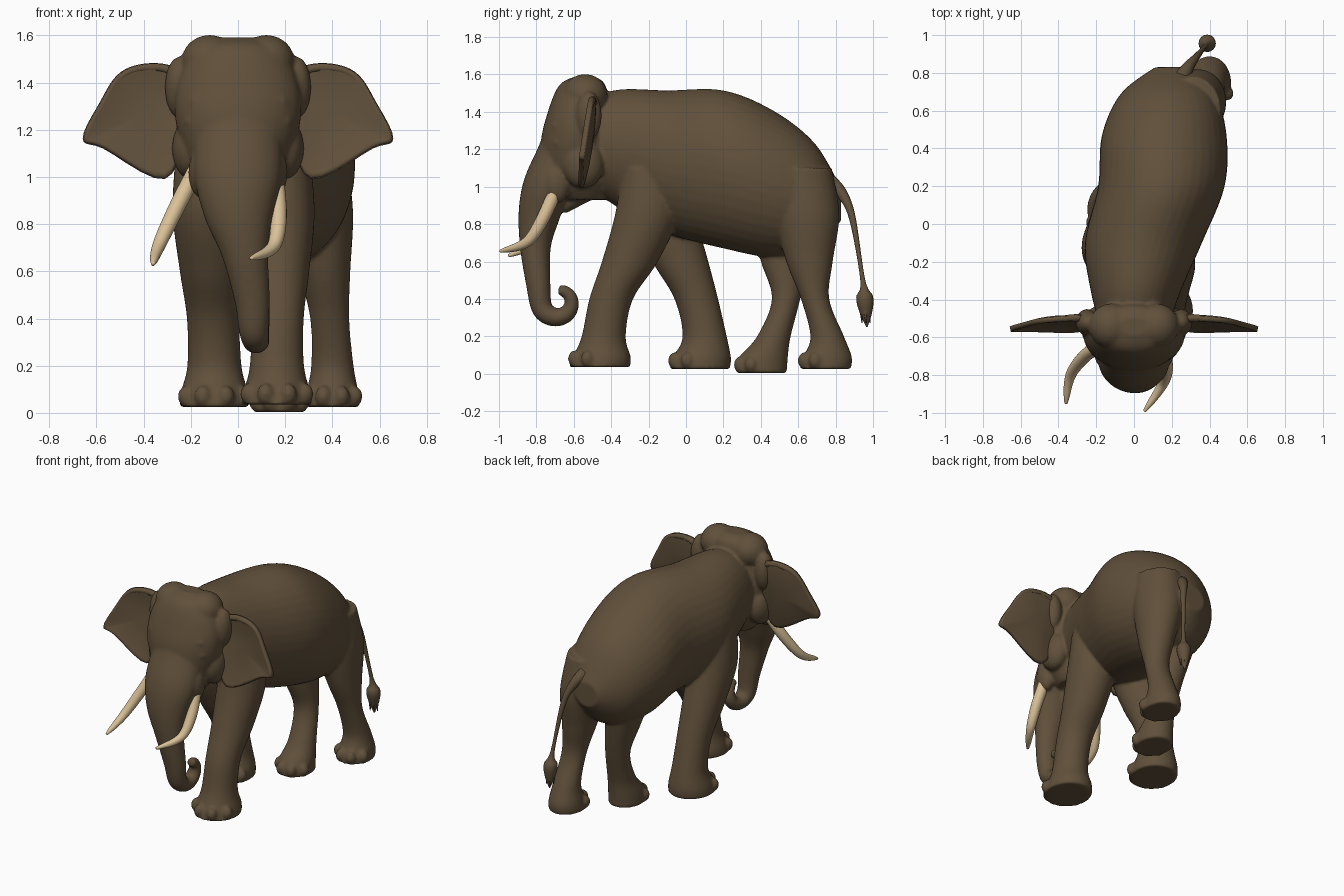
import bpy, bmesh, math
from mathutils import Vector, Matrix

if "Cube" in bpy.data.objects:
    bpy.data.objects.remove(bpy.data.objects["Cube"])


def material(name, rgb):
    m = bpy.data.materials.new(name)
    m.diffuse_color = (*rgb, 1)
    m.use_nodes = True
    m.node_tree.nodes["Principled BSDF"].inputs["Base Color"].default_value = m.diffuse_color
    return m


SKIN = material("brown hide", (0.118, 0.080, 0.043))
IVORY = material("ivory", (0.70, 0.53, 0.31))


def spline(pts, steps=6, closed=False):
    """Smooth curve through points of any dimension."""
    n, out = len(pts), []
    get = (lambda i: pts[i % n]) if closed else (lambda i: pts[max(0, min(n - 1, i))])
    for i in range(n if closed else n - 1):
        for s in range(steps):
            t = s / steps
            out.append([0.5 * (2 * b + (c - a) * t + (2 * a - 5 * b + 4 * c - d) * t * t
                               + (3 * b - a - 3 * c + d) * t ** 3)
                        for a, b, c, d in zip(get(i - 1), get(i), get(i + 1), get(i + 2))])
    if not closed:
        out.append(list(pts[-1]))
    return out


def tube(bm, pts, axis=None, sides=28):
    """Loft of ellipses: each point is x, y, z, half width, half depth."""
    path = spline(pts)
    rings = []
    for i, (x, y, z, w, d) in enumerate(path):
        a, b = path[max(i - 1, 0)], path[min(i + 1, len(path) - 1)]
        t = Vector(axis) if axis else (Vector(b[:3]) - Vector(a[:3])).normalized()
        side = Vector((1, 0, 0))
        side = (side - t * side.dot(t)).normalized()
        up = t.cross(side)
        rings.append([bm.verts.new(Vector((x, y, z)) + side * w * math.cos(k) + up * d * math.sin(k))
                      for k in (2 * math.pi * j / sides for j in range(sides))])
    for r, q in zip(rings, rings[1:]):
        for j in range(sides):
            bm.faces.new((r[j], r[j - 1], q[j - 1], q[j]))
    bm.faces.new(rings[0])
    bm.faces.new(rings[-1])


def ball(bm, c, s):
    bmesh.ops.create_uvsphere(bm, u_segments=20, v_segments=12, radius=1,
                              matrix=Matrix.Translation(c) @ Matrix.Diagonal((*s, 1)))


def finish(bm, name, mat):
    bmesh.ops.recalc_face_normals(bm, faces=bm.faces)
    me = bpy.data.meshes.new(name)
    bm.to_mesh(me)
    bm.free()
    me.materials.append(mat)
    me.polygons.foreach_set("use_smooth", [True] * len(me.polygons))
    ob = bpy.data.objects.new(name, me)
    bpy.context.collection.objects.link(ob)
    return ob


bm = bmesh.new()

# torso: x, y, half width, top, bottom
torso = [(0, -.55, .18, 1.47, 1.02), (.01, -.35, .24, 1.52, .88), (.05, -.1, .31, 1.515, .75),
         (.145, .2, .335, 1.515, .67), (.16, .47, .33, 1.405, .62), (.18, .69, .25, 1.23, .66),
         (.20, .83, .09, .99, .82)]
tube(bm, [(x, y, (t + b) / 2, w, (t - b) / 2) for x, y, w, t, b in torso], (0, 1, 0), 40)

# head (y, z, half width, half depth) and lower jaw
head = [(-.54, 1.59, .08, .05), (-.555, 1.54, .19, .125), (-.58, 1.38, .26, .165),
        (-.585, 1.22, .262, .193), (-.58, 1.03, .2, .185), (-.56, .93, .13, .13)]
tube(bm, [(0, *p) for p in head], (0, 0, -1), 40)
tube(bm, [(0, -.5, 1.03, .12, .09), (0, -.66, .88, .04, .03)])

# trunk (y, z, half width), leaning sideways and ending in a spiral curl
trunk = [(-.60, 1.36, .17), (-.67, 1.17, .185), (-.745, 1.0, .185), (-.785, .85, .15),
         (-.805, .68, .1), (-.79, .48, .075)]
path = [(.15 * max(0, .88 - z), y, z, w) for y, z, w in trunk]
for k in range(8):
    a, r = math.pi * (1.08 + .2 * k), .092 - .004 * k
    path.append((.066 + .006 * k, -.685 + r * math.cos(a), .385 + r * math.sin(a), .064 - .005 * k))
tube(bm, [(x, y, z, w, w * (1 - 1.7 * w)) for x, y, z, w in path])

# skull domes, brows, cheeks, tusk sockets, eyeballs and ear roots
for s in (-1, 1):
    ball(bm, (s * .12, -.54, 1.49), (.12, .12, .112))
    ball(bm, (s * .15, -.665, 1.32), (.075, .06, .04))
    ball(bm, (s * .2, -.55, 1.12), (.08, .11, .13))
    ball(bm, (s * .155, -.69, 1.02), (.055, .07, .11))
    ball(bm, (s * .2, -.675, 1.235), (.03, .035, .024))
    ball(bm, (s * .25, -.52, 1.38), (.06, .07, .13))

# legs: sizes shared by each pair, own stride for each leg
heights = (1.1, .85, .6, .4, .2, .09)
fore = ((.125, .14), (.15, .17), (.132, .15), (.112, .117), (.115, .118), (.142, .155))
hind = ((.15, .18), (.15, .175), (.11, .125), (.083, .076), (.09, .09), (.11, .13))


def leg(sizes, x_top, x_foot, sole, stride):
    rows = [(x_top + (x_foot - x_top) * min(1, (1.1 - z) / .8), y, z, w, d)
            for z, y, (w, d) in zip(heights, stride, sizes)]
    x, y, _, w, d = rows[-1]
    w, d = w * 1.05, d * 1.05
    rows.append((x, y - .012, sole, w, d))
    tube(bm, rows, (0, 0, -1))
    for k in (-1.1, -.37, .37, 1.1):  # toes
        ball(bm, (x + w * .9 * math.sin(k), y - .012 - d * .88 * math.cos(k), sole + .045),
             (.036, .036, .045))


leg(fore, .18, .165, .035, (-.2, -.21, -.3, -.4, -.44, -.45))
leg(fore, -.14, -.1, .025, (-.14, -.12, -.03, .055, .1, .085))
leg(hind, .31, .4, .025, (.6, .645, .66, .69, .755, .757))
leg(hind, .04, .175, .003, (.52, .51, .525, .535, .47, .415))

# fuse all volumes into one soft hide
body = finish(bm, "body", SKIN)
fuse = body.modifiers.new("fuse", "REMESH")
fuse.mode = "VOXEL"
fuse.voxel_size = 0.01
fuse.use_smooth_shade = True
soft = body.modifiers.new("soften", "SMOOTH")
soft.factor = 0.5
soft.iterations = 7

# ears: outline in x and z, filled with shrinking loops
outline = [(.22, 1.42), (.30, 1.475), (.42, 1.475), (.51, 1.43), (.58, 1.32), (.655, 1.165),
           (.57, 1.125), (.31, .995), (.22, 1.22)]
loop = spline(outline, 5, True)


def ear_point(s, p, r):
    x, z = .4 + (p[0] - .4) * r, 1.26 + (p[1] - 1.26) * r
    return s * x, -.535 + .13 * (z - 1.2) - .05 * (x - .3) + .025 * (1 - r * r), z


for s, name in ((-1, "left_ear"), (1, "right_ear")):
    bm = bmesh.new()
    loops = [[bm.verts.new(ear_point(s, p, r)) for p in loop] for r in (1, .93, .75, .5, .25)]
    for a, b in zip(loops, loops[1:]):
        for j in range(len(a)):
            bm.faces.new((a[j], a[j - 1], b[j - 1], b[j]))
    bm.faces.new(loops[-1])
    ear = finish(bm, name, SKIN)
    thick = ear.modifiers.new("thickness", "SOLIDIFY")
    thick.thickness = 0.028
    thick.offset = 0
    # rolled upper rim follows the outline
    bm = bmesh.new()
    tube(bm, [(*ear_point(s, p, .92), .022 - .003 * i, .024 - .003 * i)
              for i, p in enumerate(outline[:6])], sides=14)
    finish(bm, name + "_rim", SKIN)

# tusks taper towards the tip
tusks = {"left_tusk": [(-.16, -.64, 1.06), (-.25, -.69, .89), (-.335, -.80, .71), (-.36, -.95, .63)],
         "right_tusk": [(.15, -.67, 1.05), (.172, -.755, .85), (.15, -.85, .705), (.055, -.992, .655)]}
for name, pts in tusks.items():
    bm = bmesh.new()
    curve = spline(pts, 3)
    tube(bm, [(*p, *[.036 - .028 * (i / 9) ** 3] * 2) for i, p in enumerate(curve)], sides=20)
    finish(bm, name, IVORY)

# tail with hair tuft
bm = bmesh.new()
tail = [(.25, .77, 1.02, .045), (.29, .835, .96, .03), (.335, .89, .83, .018),
        (.38, .945, .5, .013), (.387, .955, .41, .045), (.388, .962, .33, .034), (.388, .967, .25, .004)]
tube(bm, [(*p, p[3]) for p in tail], sides=16)
for k in range(6):  # hair points
    c, d = math.cos(k * math.pi / 3), math.sin(k * math.pi / 3)
    tube(bm, [(.387 + .025 * c, .957 + .022 * d, .38, .016, .016),
              (.388 + .028 * c, .962 + .025 * d, .27 + .02 * (k % 2), .002, .002)], sides=8)
finish(bm, "tail", SKIN)
